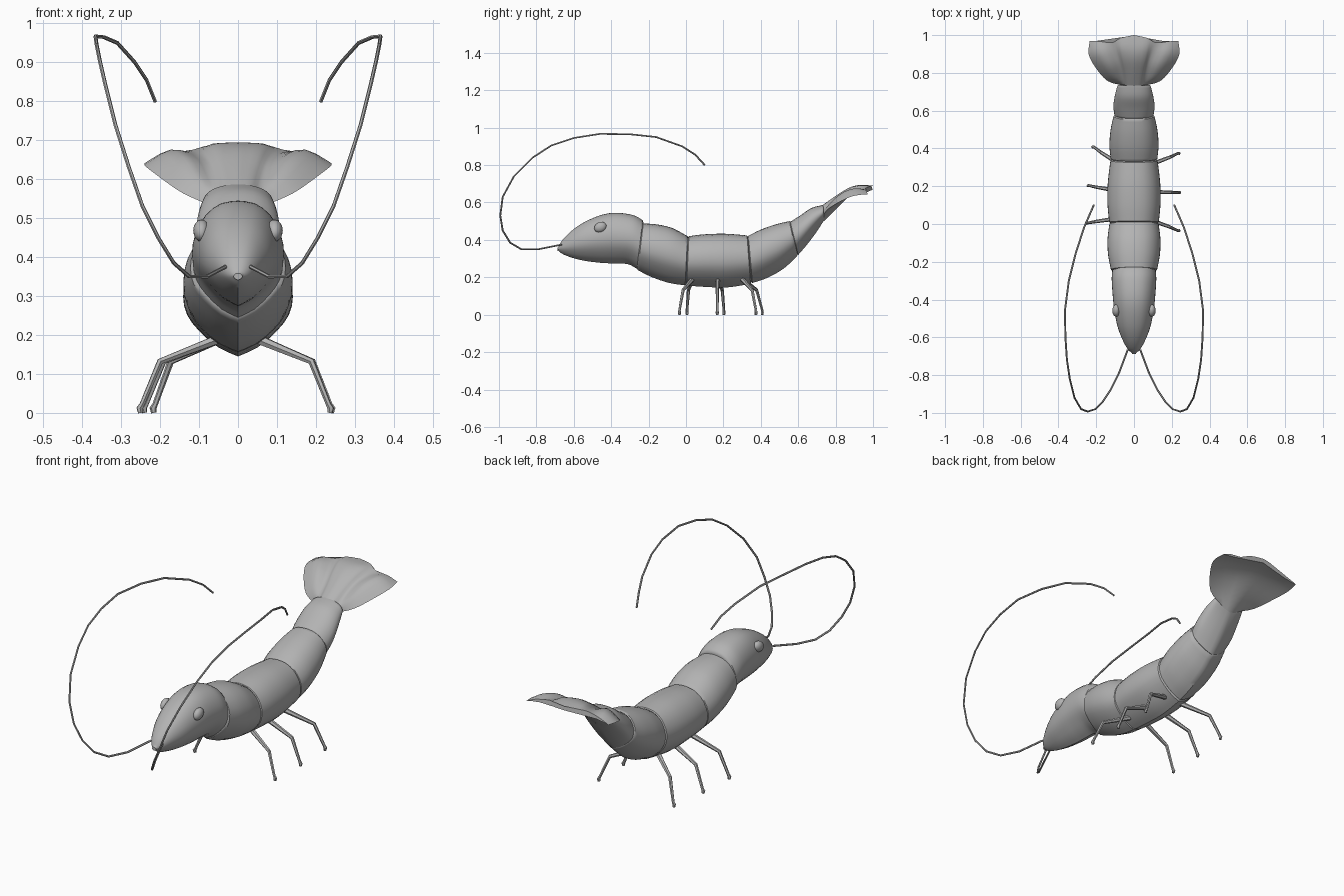
import bpy, bmesh, math
from mathutils import Vector

if "Cube" in bpy.data.objects:
    bpy.data.objects.remove(bpy.data.objects["Cube"])

grey = bpy.data.materials.new("shell grey")
grey.diffuse_color = (0.45, 0.45, 0.45, 1)
grey.use_nodes = True
grey.node_tree.nodes["Principled BSDF"].inputs["Base Color"].default_value = grey.diffuse_color


def finish(ob, angle=40):
    if not ob.data.materials:
        ob.data.materials.append(grey)
    bpy.ops.object.select_all(action='DESELECT')
    bpy.context.view_layer.objects.active = ob
    ob.select_set(True)
    bpy.ops.object.shade_smooth_by_angle(angle=math.radians(angle))


def spline(rows, steps):
    """Catmull-Rom through rows of numbers."""
    out, n = [], len(rows)
    for i in range(n - 1):
        a, b, c, d = (rows[max(0, min(n - 1, i + k))] for k in (-1, 0, 1, 2))
        for s in range(steps):
            t = s / steps
            out.append([0.5 * (2*q + (r-p)*t + (2*p-5*q+4*r-w)*t*t + (3*q-p-3*r+w)*t**3)
                        for p, q, r, w in zip(a, b, c, d)])
    return out + [list(rows[-1])]


def loft(name, rings, angle=40):
    """Skin closed rings of points and cap both ends."""
    bm = bmesh.new()
    vs = [[bm.verts.new(p) for p in r] for r in rings]
    n = len(rings[0])
    for a, b in zip(vs, vs[1:]):
        for i in range(n):
            j = (i + 1) % n
            bm.faces.new((a[i], a[j], b[j], b[i]))
    bm.faces.new(vs[0])
    bm.faces.new(vs[-1])
    bmesh.ops.recalc_face_normals(bm, faces=bm.faces)
    me = bpy.data.meshes.new(name)
    bm.to_mesh(me)
    bm.free()
    ob = bpy.data.objects.new(name, me)
    bpy.context.collection.objects.link(ob)
    finish(ob, angle)
    return ob


# Shell cross-section: (share of half width, share of height), domed top and V keel
HALF = spline([(0, 1), (.38, .975), (.72, .87), (.94, .70), (1, .53),
               (.93, .37), (.70, .22), (.36, .08), (0, 0)], 2)
SECTION = HALF + [(-x, v) for x, v in HALF[-2:0:-1]]


def shell(name, rows):
    """rows: top y, top z, bottom y, bottom z, half width"""
    rings = []
    rows = spline(rows, 4)
    for k, (ty, tz, by, bz, w) in enumerate(rows):
        top, bot = Vector((0, ty, tz)), Vector((0, by, bz))
        rings.append([bot.lerp(top, v) + Vector((x * w, 0, 0)) for x, v in SECTION])

    def lip(ring, other, s, d):      # rolled-in end rim
        c = sum(ring, Vector()) / len(ring)
        c2 = sum(other, Vector()) / len(other)
        off = (c - c2).normalized() * d
        return [c + (p - c) * s + off for p in ring]
    first = lip(rings[0], rings[1], .93, .006)
    last = lip(rings[-1], rings[-2], .93, .006)
    return loft(name, [first] + rings + [last])


shell("head", [(-.683, .362, -.683, .343, .012), (-.66, .40, -.66, .325, .035),
               (-.61, .45, -.61, .305, .062), (-.54, .497, -.54, .288, .088),
               (-.45, .534, -.45, .277, .105), (-.37, .545, -.38, .274, .113),
               (-.28, .532, -.31, .270, .118), (-.232, .505, -.262, .245, .115)])
shell("body_segment_1", [(-.228, .488, -.258, .238, .122), (-.15, .482, -.18, .200, .137),
                         (-.07, .462, -.09, .170, .140), (.008, .420, -.005, .157, .130)])
shell("body_segment_2", [(.016, .420, .003, .156, .131), (.10, .430, .10, .149, .140),
                         (.21, .433, .22, .146, .139), (.326, .424, .345, .165, .125)])
shell("body_segment_3", [(.334, .422, .355, .170, .123), (.40, .455, .43, .195, .130),
                         (.48, .483, .52, .245, .124), (.552, .500, .593, .312, .108)])
shell("body_segment_4", [(.558, .497, .600, .320, .104), (.61, .530, .645, .372, .109),
                         (.67, .570, .695, .438, .101), (.728, .586, .735, .500, .088)])

# Tail fan: lengthwise ribs from the centre ridge out to the edge and back underneath
RIBS = [
    [(0, .725, .582), (0, .80, .635), (0, .87, .678), (0, .93, .694), (0, 1.0, .690)],
    [(.03, .725, .577), (.04, .80, .627), (.055, .87, .670), (.065, .93, .690), (.07, .985, .688)],
    [(.05, .728, .560), (.065, .79, .602), (.08, .85, .640), (.10, .91, .664), (.115, .96, .676)],
    [(.06, .732, .545), (.105, .775, .602), (.14, .84, .655), (.172, .91, .676), (.185, .967, .664)],
    [(.062, .735, .53), (.14, .757, .563), (.205, .83, .608), (.24, .90, .636), (.234, .97, .644)],
    [(.04, .737, .512), (.08, .78, .565), (.12, .85, .622), (.15, .915, .650), (.16, .968, .655)],
    [(0, .738, .500), (0, .80, .562), (0, .87, .630), (0, .93, .660), (0, .998, .668)],
]
ribs = [spline(r, 3) for r in RIBS]
fan_rings = []
for k in range(len(ribs[0])):
    half = spline([r[k] for r in ribs[:5]], 3)[:-1] + spline([r[k] for r in ribs[4:]], 2)
    fan_rings.append([Vector(p) for p in half] + [Vector((-x, y, z)) for x, y, z in half[-2:0:-1]])
loft("tail_fan", fan_rings, 60)


def tube(name, pts, radii, res):
    cu = bpy.data.curves.new(name, 'CURVE')
    cu.dimensions = '3D'
    cu.bevel_depth = 1
    cu.bevel_resolution = res
    cu.use_fill_caps = True
    sp = cu.splines.new('POLY')
    sp.points.add(len(pts) - 1)
    for p, co, r in zip(sp.points, pts, radii):
        p.co = (*co, 1)
        p.radius = r
    ob = bpy.data.objects.new(name, cu)
    bpy.context.collection.objects.link(ob)
    bpy.ops.object.select_all(action='DESELECT')
    bpy.context.view_layer.objects.active = ob
    ob.select_set(True)
    bpy.ops.object.convert(target='MESH')
    finish(bpy.context.view_layer.objects.active)


FEELER = [(.033, -.665, .375), (.08, -.79, .350), (.125, -.88, .350), (.165, -.94, .385),
          (.205, -.98, .45), (.245, -.993, .53), (.28, -.98, .63), (.315, -.92, .74),
          (.34, -.82, .84), (.355, -.72, .905), (.363, -.60, .945), (.366, -.46, .967),
          (.345, -.30, .965), (.31, -.16, .95), (.265, -.02, .90), (.235, .05, .855),
          (.213, .10, .80)]
# Legs: hip y, then foot x and y on each side
LEGS = {"front": (.035, (-.250, .005), (.236, -.035)),
        "middle": (.17, (-.240, .203), (.240, .167)),
        "rear": (.30, (-.216, .408), (.236, .374))}

for i, (side, s) in enumerate((("left", -1), ("right", 1))):
    tube("antenna_" + side, [(s * x, y, z) for x, y, z in FEELER], [.005] * len(FEELER), 1)

    # Eye bead
    bpy.ops.mesh.primitive_uv_sphere_add(segments=16, ring_count=10, radius=1,
                                         location=(s * .094, -.458, .468),
                                         rotation=(math.radians(25), 0, 0))
    eye = bpy.context.object
    eye.name = "eye_" + side
    eye.scale = (.021, .034, .027)
    finish(eye)

    # Jointed legs with a slightly swollen foot
    for place, (hy, *feet) in LEGS.items():
        fx, fy = feet[i]
        kx, ky = fx * .80, hy + (fy - hy) * .72
        pts = [(s * .05, hy, .19), (kx, ky, .132), (fx * .985, fy, .022), (fx * 1.01, fy, .012), (fx, fy, 0)]
        tube(f"{place}_leg_{side}", pts, [.013, .009, .007, .009, .007], 1)
